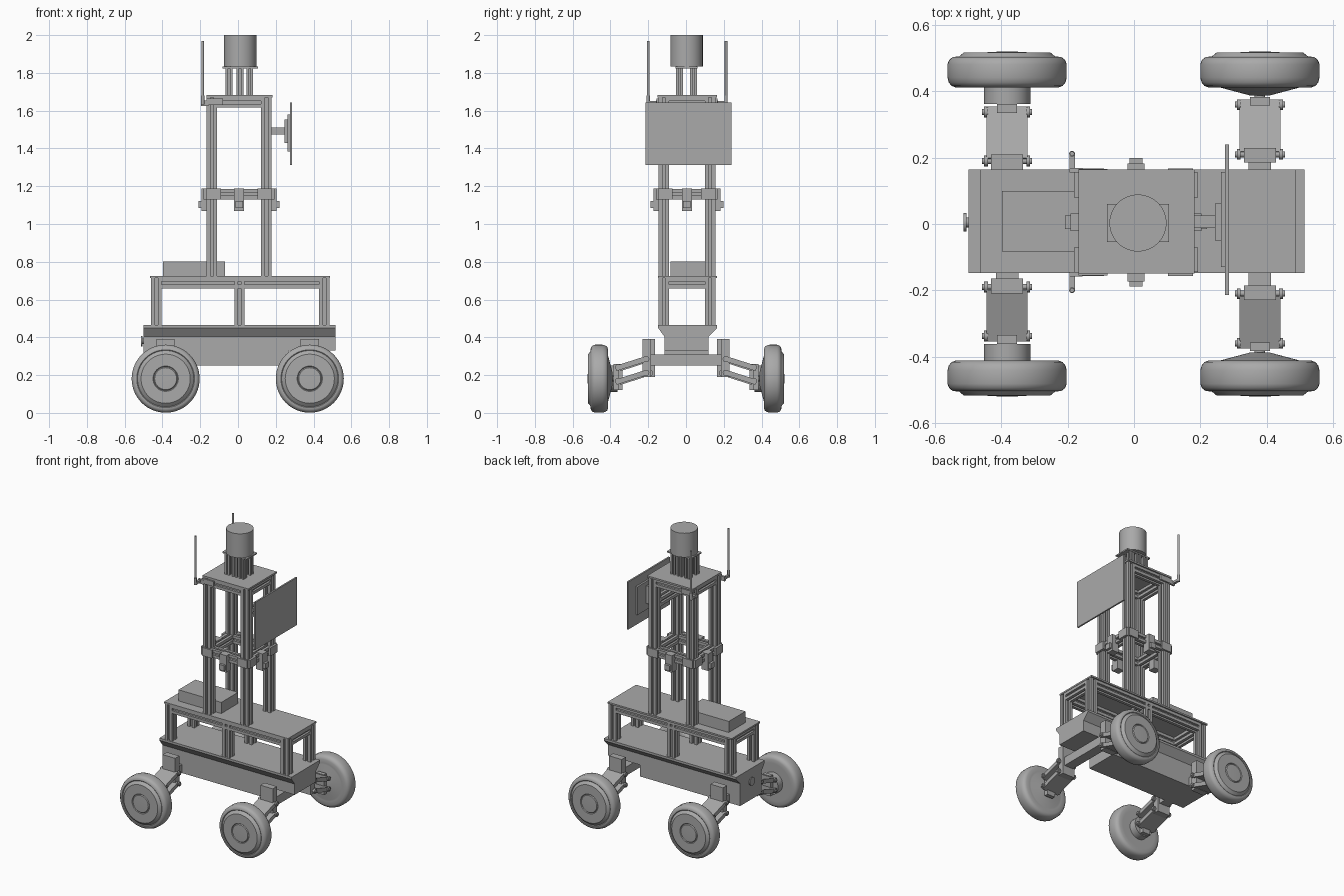
import bpy, bmesh, math
from mathutils import Vector, Matrix

cube = bpy.data.objects.get("Cube")
if cube:
    bpy.data.objects.remove(cube, do_unlink=True)

grey = bpy.data.materials.new("plain_grey")
grey.use_nodes = True
COLOUR = (0.4, 0.4, 0.4, 1)
grey.diffuse_color = COLOUR
grey.node_tree.nodes["Principled BSDF"].inputs["Base Color"].default_value = COLOUR


def finish(name, bm, smooth=False):
    bmesh.ops.recalc_face_normals(bm, faces=bm.faces)
    mesh = bpy.data.meshes.new(name)
    bm.to_mesh(mesh)
    bm.free()
    mesh.materials.append(grey)
    obj = bpy.data.objects.new(name, mesh)
    bpy.context.scene.collection.objects.link(obj)
    if smooth:
        bpy.ops.object.select_all(action='DESELECT')
        obj.select_set(True)
        bpy.context.view_layer.objects.active = obj
        bpy.ops.object.shade_smooth_by_angle(angle=math.radians(35))
    return obj


def box(name, x, y, z):
    """Box from (low, high) pairs on each axis."""
    bm = bmesh.new()
    bmesh.ops.create_cube(bm, size=1)
    for v in bm.verts:
        v.co = [(p[0] + p[1]) / 2 + c * (p[1] - p[0]) for p, c in zip((x, y, z), v.co)]
    return finish(name, bm)


def prism(name, outline, start, end, up=(0, 0, 1)):
    """Extrude a 2D outline from start to end."""
    start, end = Vector(start), Vector(end)
    w = (end - start).normalized()
    u = Vector(up).cross(w).normalized()
    v = w.cross(u)
    bm = bmesh.new()
    face = bm.faces.new([bm.verts.new(start + u * a + v * b) for a, b in outline])
    ext = bmesh.ops.extrude_face_region(bm, geom=[face])
    verts = [g for g in ext["geom"] if isinstance(g, bmesh.types.BMVert)]
    bmesh.ops.translate(bm, verts=verts, vec=end - start)
    return finish(name, bm)


def lathe(name, profile, centre, axis=(0, 0, 1), steps=40):
    """Spin (radius, height) points about an axis."""
    bm = bmesh.new()
    verts = [bm.verts.new((r, 0, h)) for r, h in profile]
    edges = [bm.edges.new(pair) for pair in zip(verts, verts[1:])]
    bmesh.ops.spin(bm, geom=verts + edges, cent=(0, 0, 0), axis=(0, 0, 1),
                   angle=math.tau, steps=steps)
    bmesh.ops.remove_doubles(bm, verts=bm.verts, dist=1e-5)
    turn = Vector((0, 0, 1)).rotation_difference(Vector(axis)).to_matrix().to_4x4()
    bmesh.ops.transform(bm, matrix=Matrix.Translation(centre) @ turn, verts=bm.verts)
    return finish(name, bm, True)


def rod(name, start, end, r, steps=16):
    d = Vector(end) - Vector(start)
    h = d.length
    return lathe(name, [(0, 0), (r, 0), (r, h), (0, h)], start, d.normalized(), steps)


def beam(name, start, end, size=0.055):
    """Slotted square extrusion."""
    h, s, d = size / 2, size * 0.14, size * 0.24
    outline = []
    for k in range(4):
        c, n = round(math.cos(k * math.pi / 2)), round(math.sin(k * math.pi / 2))
        for a, b in ((h, -h), (h, -s), (d, -s), (d, s), (h, s)):
            outline.append((a * c - b * n, a * n + b * c))
    up = (0, 1, 0) if abs(end[2] - start[2]) > 0.01 else (0, 0, 1)
    return prism(name, outline, start, end, up)


def frame(name, xs, ys, z):
    """Four rails joining the posts at the given corners."""
    g = 0.0275
    for y in ys:
        beam(name + "_long_rail", (xs[0] + g, y, z), (xs[-1] - g, y, z))
    for x in xs:
        beam(name + "_cross_rail", (x, ys[0] + g, z), (x, ys[1] - g, z))


YS = (-0.118, 0.128)

# Lower body with flared rim and a raised nose at one end
box("lower_body", (-0.5, 0.27), (-0.115, 0.12), (0.25, 0.44))
box("body_nose", (0.27, 0.515), (-0.115, 0.12), (0.33, 0.44))
rim = [(-0.148, 0.465), (0.165, 0.465), (0.165, 0.45), (0.12, 0.405), (-0.115, 0.405), (-0.148, 0.45)]
prism("body_rim", rim, (-0.5, 0, 0), (0.515, 0, 0))
rod("end_knob_stem", (-0.5, 0.005, 0.38), (-0.508, 0.005, 0.38), 0.015)
rod("end_knob", (-0.506, 0.005, 0.38), (-0.514, 0.005, 0.38), 0.028, 24)

# Raised deck on six posts
DECK_X = (-0.432, 0.008, 0.457)
for x in DECK_X:
    for y in YS:
        beam("deck_post", (x, y, 0.465), (x, y, 0.716))
frame("deck", DECK_X, YS, 0.687)
box("deck_plate", (-0.465, 0.487), (-0.148, 0.165), (0.714, 0.725))
box("equipment_box", (-0.398, -0.07), (-0.083, 0.1), (0.725, 0.802))

# Tower posts, frames and top plate
TOWER_X = (-0.138, 0.15)
for x in TOWER_X:
    for y in YS:
        beam("tower_post", (x, y, 0.725), (x, y, 1.672))
frame("tower_middle", TOWER_X, YS, 1.158)
frame("tower_top", TOWER_X, YS, 1.644)
box("tower_top_plate", (-0.168, 0.183), (-0.15, 0.165), (1.67, 1.682))

# Joining plates on the outside of the middle frame
for sx, x in zip((-1, 1), TOWER_X):
    for sy, y in zip((-1, 1), YS):
        fx, fy = x + sx * 0.0275, y + sy * 0.0275
        box("corner_plate", sorted((fx, fx + sx * 0.016)), sorted((fy, fy - sy * 0.075)), (1.13, 1.187))
        box("corner_plate", sorted((fx, fx - sx * 0.075)), sorted((fy, fy + sy * 0.012)), (1.13, 1.187))

# Sensor brackets in the middle of each side
for sx, sy in ((1, 0), (-1, 0), (0, 1), (0, -1)):
    cx = 0.006 + sx * 0.172
    cy = 0.005 + sy * 0.152
    box("sensor_bracket", (cx - 0.026, cx + 0.026), (cy - 0.026, cy + 0.026), (1.07, 1.187))
    cx += sx * 0.022
    cy += sy * 0.022
    box("side_sensor", (cx - 0.02, cx + 0.02), (cy - 0.02, cy + 0.02), (1.085, 1.122))

# Scanner on its column stand
for x in (-0.047, 0.01, 0.062):
    for y in (-0.035, 0.04):
        beam("scanner_column", (x, y, 1.68), (x, y, 1.826), 0.036)
box("scanner_base", (-0.082, 0.105), (-0.055, 0.06), (1.824, 1.833))
lathe("scanner", [(0, 0), (0.086, 0), (0.086, 0.167), (0, 0.167)], (0.012, 0.003, 1.833), steps=48)

# Antennas
for y, edge in ((-0.2, -0.145), (0.212, 0.155)):
    out = sorted((y, edge))
    box("antenna_bracket", (-0.195, -0.155), sorted((edge, edge + (y - edge) * 0.25)), (1.625, 1.655))
    box("antenna_bracket_plate", (-0.168, -0.08), sorted((edge, edge + (y - edge) * 0.2)), (1.63, 1.665))
    box("antenna_arm", (-0.195, -0.178), out, (1.634, 1.65))
    rod("antenna_base", (-0.187, y, 1.632), (-0.187, y, 1.68), 0.009)
    rod("antenna", (-0.187, y, 1.68), (-0.187, y, 1.97), 0.007)

# Display and its mount
box("display", (0.275, 0.286), (-0.215, 0.24), (1.312, 1.642))
box("display_back_plate", (0.262, 0.275), (-0.13, 0.157), (1.385, 1.58))
box("display_mount", (0.245, 0.262), (-0.05, 0.062), (1.43, 1.552))
box("display_arm", (0.175, 0.245), (-0.012, 0.025), (1.473, 1.51))
beam("display_rail", (0.15, YS[0] + 0.0275, 1.49), (0.15, YS[1] - 0.0275, 1.49))

# Wheels, sprung arms and mounts
TYRE = [(0.13, 0), (0.155, 0), (0.168, 0.005), (0.176, 0.015), (0.18, 0.03), (0.18, 0.07),
        (0.175, 0.083), (0.164, 0.092), (0.153, 0.093), (0.149, 0.09), (0.146, 0.093),
        (0.13, 0.106), (0.067, 0.106), (0.063, 0.102), (0.058, 0.107), (0, 0.109)]
ARM = [(-0.062, -0.014), (0.062, -0.014), (0.062, 0.014), (-0.062, 0.014)]
for x, driven in ((-0.383, True), (0.38, False)):
    box("axle_crossbar", (x - 0.034, x + 0.034), (-0.19, 0.19), (0.25, 0.31))
    for s in (-1, 1):
        inner = [(0, -0.05), (0.07, -0.05), (0.07, 0)] if driven else [(0, -0.024), (0.03, -0.024), (0.12, 0)]
        lathe("wheel", inner + TYRE, (x, s * 0.412, 0.181), (0, s, 0), 56)
        m = 0.165 if driven else 0.185
        end = 0.35 if driven else 0.372
        box("arm_mount", (x - 0.048, x + 0.048), sorted((s * m, s * (m + 0.045))), (0.19, 0.392))
        box("wheel_knuckle", (x - 0.03, x + 0.03), sorted((s * (end - 0.015), s * (end + 0.012))), (0.12, 0.26))
        rod("wheel_axle", (x, s * end, 0.181), (x, s * 0.415, 0.181), 0.016)
        for z in (0.285, 0.212):
            prism("suspension_arm", ARM, (x, s * (m + 0.03), z), (x, s * end, z - 0.05))
            for y, h in ((m + 0.025, z), (end - 0.012, z - 0.043)):
                rod("arm_pin", (x - 0.075, s * y, h), (x + 0.075, s * y, h), 0.009, 12)
                for e in (-1, 1):
                    rod("arm_pin_head", (x + e * 0.058, s * y, h), (x + e * 0.069, s * y, h), 0.016, 12)
